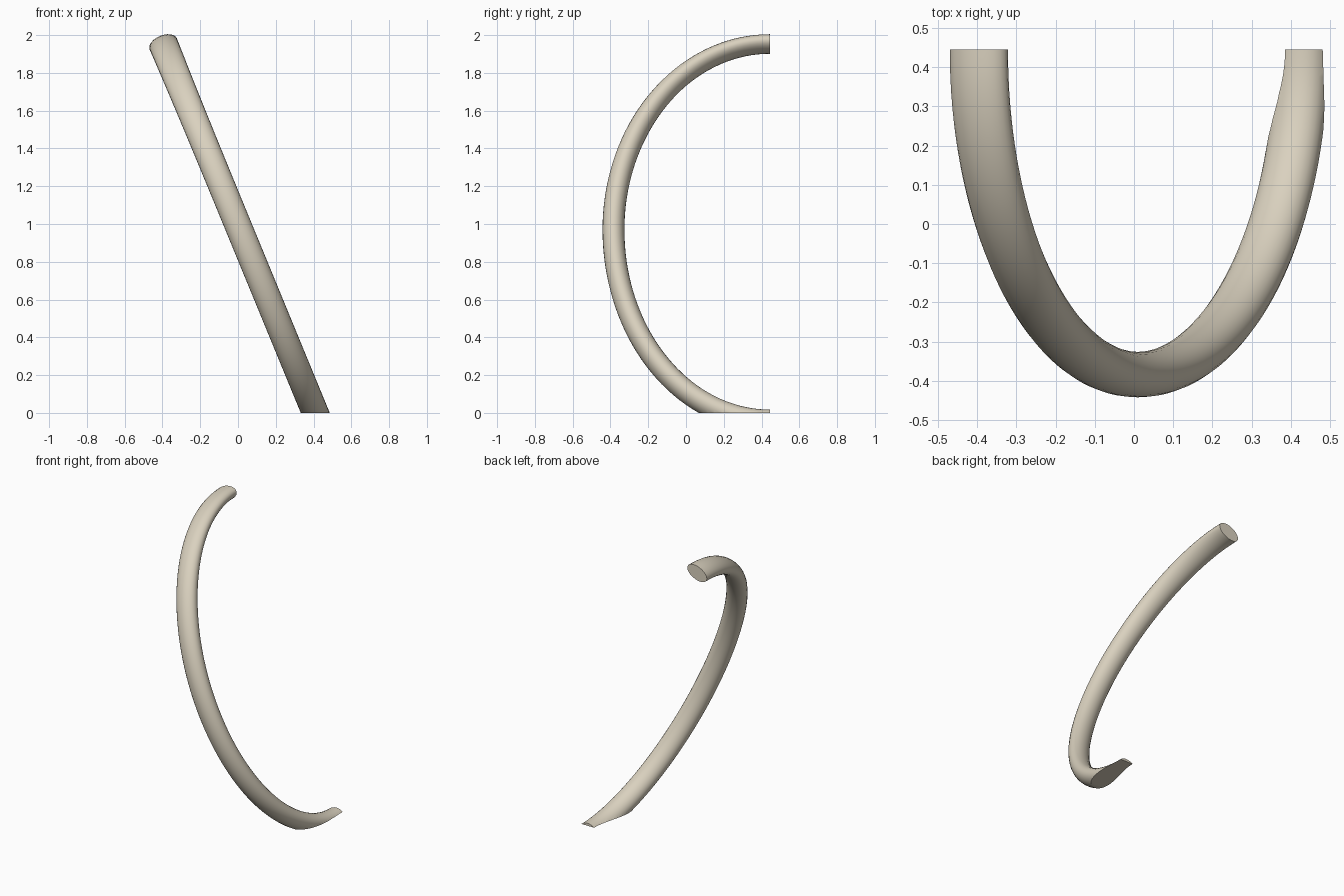
import bpy, bmesh, math
from mathutils import Vector

if "Cube" in bpy.data.objects:
    bpy.data.objects.remove(bpy.data.objects["Cube"])

END_Y, MID_Z, DEPTH = 0.445, 0.97, 0.829   # open ends, height and depth of the bow
STEPS, SIDES = 72, 24
SLOPE = 0.412                              # sideways lean of the bow plane
up = Vector((-SLOPE, 0, 1)).normalized()
side = Vector((1, 0, SLOPE)).normalized()


def centre(t):
    half = 0.983 if t > 0 else 1.0125
    z = MID_Z + half * math.sin(t)
    return Vector((-SLOPE * (z - 1) - 0.003, END_Y - DEPTH * math.cos(t), z))


# Curved bar: an oval section swept along a leaning half ellipse
bm = bmesh.new()
rings = []
for i in range(STEPS + 1):
    t = math.pi * (i / STEPS - 0.5)
    p = centre(t)
    tangent = Vector((0, DEPTH * math.sin(t), 0)) + up * (1.09 * math.cos(t))
    radial = tangent.normalized().cross(side)
    k = max(0, math.sin(t)) ** 3
    thick, wide = 0.058 - 0.012 * k, 0.071 + 0.007 * k
    rings.append([bm.verts.new(p + radial * thick * math.cos(a) + side * wide * math.sin(a))
                  for a in (2 * math.pi * j / SIDES for j in range(SIDES))])
for r0, r1 in zip(rings, rings[1:]):
    for j in range(SIDES):
        n = (j + 1) % SIDES
        bm.faces.new((r0[j], r0[n], r1[n], r1[j]))
bm.faces.new(rings[0])
bm.faces.new(rings[-1])

# Flat foot where the lower end meets the ground
cut = bmesh.ops.bisect_plane(bm, geom=bm.verts[:] + bm.edges[:] + bm.faces[:],
                             plane_co=(0, 0, 0), plane_no=(0, 0, -1), clear_outer=True)
edges = [e for e in cut['geom_cut'] if isinstance(e, bmesh.types.BMEdge)]
bmesh.ops.holes_fill(bm, edges=edges)
bmesh.ops.recalc_face_normals(bm, faces=bm.faces[:])

mesh = bpy.data.meshes.new("curved_bar")
bm.to_mesh(mesh)
bm.free()
bar = bpy.data.objects.new("curved_bar", mesh)
bpy.context.collection.objects.link(bar)

mat = bpy.data.materials.new("warm ivory")
mat.diffuse_color = (0.70, 0.64, 0.52, 1)
mat.use_nodes = True
mat.node_tree.nodes["Principled BSDF"].inputs["Base Color"].default_value = mat.diffuse_color
mesh.materials.append(mat)

bpy.context.view_layer.objects.active = bar
bar.select_set(True)
bpy.ops.object.shade_smooth_by_angle(angle=math.radians(40))
